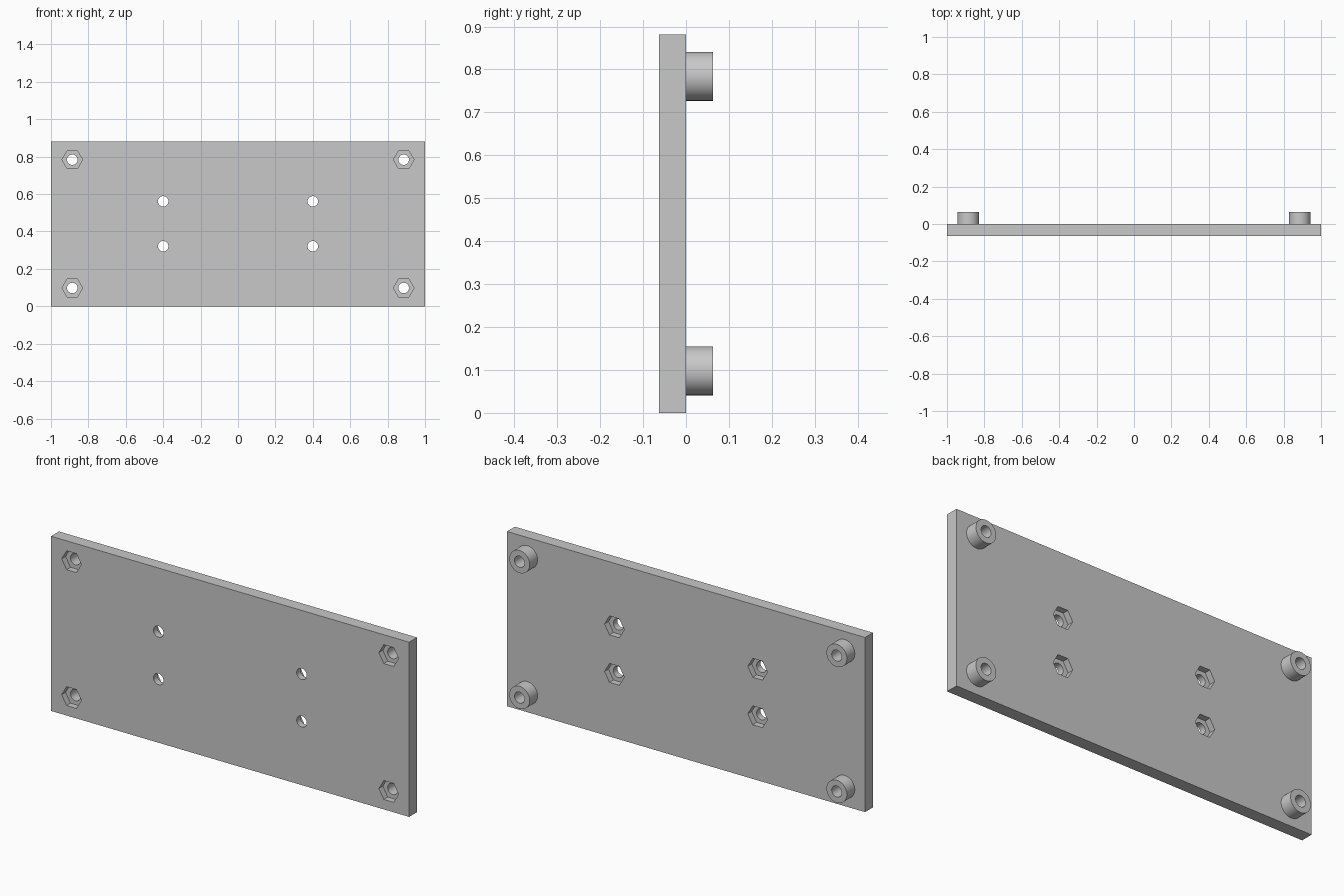
import bpy, bmesh, math
from mathutils import Matrix

if "Cube" in bpy.data.objects:
    bpy.data.objects.remove(bpy.data.objects["Cube"])

T = 0.063                     # plate thickness
H = 0.882                     # plate height
CORNERS = [(x, z) for x in (-0.886, 0.886) for z in (0.098, 0.784)]
INNER = [(x, z) for x in (-0.4, 0.4) for z in (0.321, 0.561)]

grey = bpy.data.materials.new("grey")
grey.diffuse_color = (0.58, 0.58, 0.58, 1)
grey.use_nodes = True
grey.node_tree.nodes["Principled BSDF"].inputs["Base Color"].default_value = grey.diffuse_color


def make_object(name, bm):
    bmesh.ops.recalc_face_normals(bm, faces=bm.faces)
    mesh = bpy.data.meshes.new(name)
    bm.to_mesh(mesh)
    bm.free()
    mesh.materials.append(grey)
    ob = bpy.data.objects.new(name, mesh)
    bpy.context.collection.objects.link(ob)
    return ob


def add_prism(bm, x, z, r, y0, y1, sides):
    """Prism along y, with a corner pointing along x."""
    m = (Matrix.Translation((x, (y0 + y1) / 2, z))
         @ Matrix.Rotation(math.pi / 2, 4, 'X')
         @ Matrix.Rotation(math.pi / 2, 4, 'Z'))
    bmesh.ops.create_cone(bm, cap_ends=True, segments=sides, radius1=r,
                          radius2=r, depth=y1 - y0, matrix=m)


def prisms(name, items):
    bm = bmesh.new()
    for item in items:
        add_prism(bm, *item)
    return make_object(name, bm)


# Plate
bm = bmesh.new()
bmesh.ops.create_cube(bm, size=1, matrix=Matrix.Translation((0, -T / 2, H / 2))
                      @ Matrix.Diagonal((2, T, H, 1)))
plate = make_object("mounting_plate", bm)

# Standoffs on the back, nut pockets (front at corners, back at centre), bores
standoffs = prisms("standoffs", [(x, z, 0.057, -0.01, T, 64) for x, z in CORNERS])
pockets = prisms("nut_pocket_cutter",
                 [(x, z, 0.055, -T - 0.02, -T / 2, 6) for x, z in CORNERS]
                 + [(x, z, 0.055, -T / 2, 0.02, 6) for x, z in INNER])
bores = prisms("bore_cutter",
               [(x, z, 0.028, -0.1, 0.1, 48) for x, z in CORNERS + INNER])

bpy.context.view_layer.objects.active = plate
plate.select_set(True)
for helper, op in ((standoffs, 'UNION'), (pockets, 'DIFFERENCE'), (bores, 'DIFFERENCE')):
    mod = plate.modifiers.new(helper.name, 'BOOLEAN')
    mod.operation, mod.object, mod.solver = op, helper, 'EXACT'
    bpy.ops.object.modifier_apply(modifier=mod.name)
    bpy.data.objects.remove(helper)

bpy.ops.object.select_all(action='DESELECT')
plate.select_set(True)
bpy.ops.object.shade_smooth_by_angle(angle=math.radians(30))
